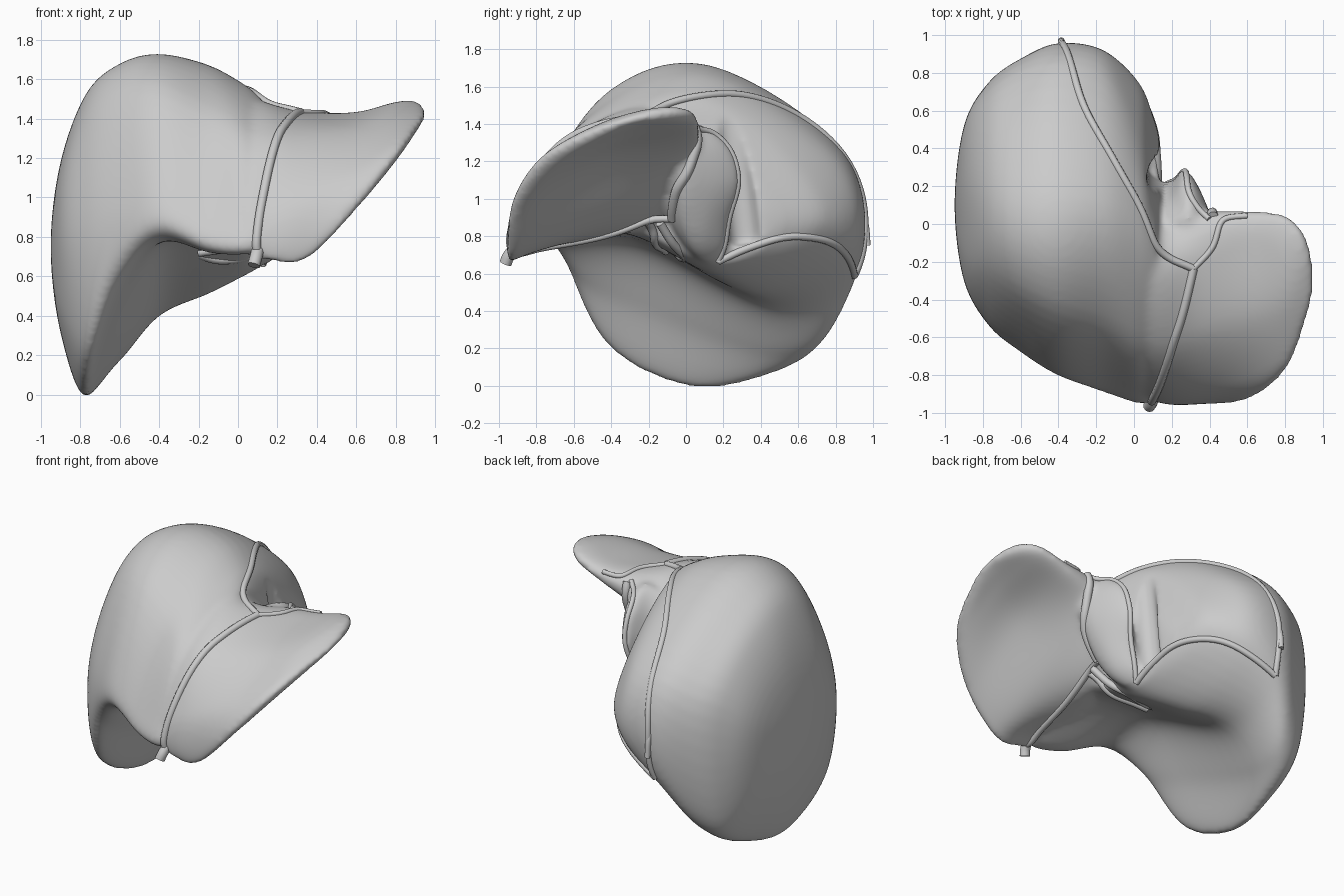
import bpy, bmesh
from mathutils import Vector
from mathutils.bvhtree import BVHTree

if "Cube" in bpy.data.objects:
    bpy.data.objects.remove(bpy.data.objects["Cube"])


def cr(a, b, c, d, t):
    return 0.5 * (2*b + (c - a)*t + (2*a - 5*b + 4*c - d)*t*t + (3*b - a - 3*c + d)*t**3)


def fine_ring(pts, k):
    n = len(pts)
    return [cr(pts[i-1], pts[i], pts[(i+1) % n], pts[(i+2) % n], j/k)
            for i in range(n) for j in range(k)]


def loft(bm, stations, place, blunt=None, k=8):
    """Smooth closed skin through stations; first and last are single-point poles.
    A blunt end ('start' or 'end') is buried in a neighbour and must not bulge."""
    n = len(stations[1][1])
    rings = [fine_ring([place(s, *p) for p in (pts if len(pts) > 1 else pts*n)], k)
             for s, pts in stations]
    N, M = n*k, len(rings)
    rows = []
    for r in range(M - 1):
        for j in range(k):
            if r == 0 and j == 0:
                continue
            row = []
            for i in range(N):
                o = (i + N//2) % N
                b, c = rings[r][i], rings[r+1][i]
                a = rings[r-1][i] if r else rings[1][o]
                d = rings[r+2][i] if r + 2 < M else rings[M-2][o]
                if blunt == 'start' and r == 1:
                    a = 2*b - c
                if blunt == 'end' and r == M - 3:
                    d = 2*c - b
                row.append(bm.verts.new(cr(a, b, c, d, j/k)))
            rows.append(row)
    ends = bm.verts.new(rings[0][0]), bm.verts.new(rings[-1][0])
    faces = []
    for i in range(N):
        j = (i + 1) % N
        faces.append(bm.faces.new((ends[0], rows[0][i], rows[0][j])))
        faces.append(bm.faces.new((ends[1], rows[-1][j], rows[-1][i])))
        for a, b in zip(rows, rows[1:]):
            faces.append(bm.faces.new((a[i], b[i], b[j], a[j])))
    bmesh.ops.recalc_face_normals(bm, faces=faces)


# sections (y, z) at each x: front rim, front, top front, top back, back, back rim, underside x2
right_lobe = [
    (-.95, [(.1, .75)]),
    (-.90, [(-.22, .46), (-.3, .8), (-.15, 1.1), (.2, 1.17), (.5, .94), (.47, .55), (.25, .34), (0, .33)]),
    (-.77, [(-.45, .27), (-.52, .85), (-.23, 1.42), (.2, 1.5), (.7, 1.1), (.69, .32), (.33, .035), (-.05, .01)]),
    (-.60, [(-.61, .61), (-.65, .95), (-.33, 1.55), (.17, 1.65), (.81, 1.17), (.82, .4), (.5, .17), (-.2, .41)]),
    (-.40, [(-.73, .79), (-.77, 1.0), (-.42, 1.57), (.14, 1.71), (.85, 1.24), (.92, .62), (.5, .4), (-.25, .73)]),
    (-.15, [(-.83, .72), (-.85, .9), (-.5, 1.46), (.1, 1.665), (.78, 1.24), (.88, .76), (.35, .51), (-.3, .8)]),
    (.03, [(-.9, .71), (-.9, .89), (-.62, 1.34), (-.03, 1.575), (.46, 1.32), (.74, .87), (.22, .6), (-.35, .82)]),
    (.12, [(-.88, .75), (-.88, .9), (-.62, 1.27), (-.14, 1.5), (.2, 1.27), (.52, .88), (.17, .65), (-.3, .83)]),
    (.14, [(.2, .95)]),
]
left_lobe = [
    (-.06, [(-.3, 1.1)]),
    (.0, [(-.86, .74), (-.86, .91), (-.6, 1.31), (-.1, 1.53), (.15, 1.25), (.15, 1.0), (-.2, .85), (-.75, .76)]),
    (.15, [(-.94, .69), (-.91, .95), (-.65, 1.31), (-.22, 1.48), (.07, 1.27), (.05, 1.0), (-.25, .84), (-.8, .73)]),
    (.35, [(-.95, .72), (-.9, 1.02), (-.6, 1.32), (-.2, 1.43), (.04, 1.38), (.03, 1.2), (-.3, .98), (-.85, .72)]),
    (.60, [(-.93, .97), (-.82, 1.15), (-.5, 1.36), (-.1, 1.43), (.05, 1.41), (.02, 1.32), (-.4, 1.2), (-.84, .96)]),
    (.80, [(-.78, 1.2), (-.7, 1.28), (-.42, 1.42), (-.15, 1.48), (.03, 1.47), (0, 1.4), (-.35, 1.32), (-.68, 1.19)]),
    (.91, [(-.52, 1.35), (-.44, 1.4), (-.3, 1.45), (-.18, 1.48), (-.08, 1.48), (-.1, 1.43), (-.28, 1.39), (-.44, 1.34)]),
    (.955, [(-.3, 1.42)]),
]
# sections (x, y) at each z
caudate_lobe = [
    (.65, [(.1, .13)]),
    (.72, [(.0, .08), (.08, .02), (.2, .03), (.22, .1), (.16, .2), (.06, .18)]),
    (.88, [(.0, .02), (.15, -.08), (.3, -.03), (.31, .1), (.22, .23), (.13, .18)]),
    (1.1, [(.05, 0), (.2, -.1), (.39, -.04), (.37, .12), (.27, .29), (.18, .18)]),
    (1.3, [(.1, 0), (.22, -.1), (.4, -.05), (.37, .1), (.28, .22), (.2, .1)]),
    (1.41, [(.29, .03)]),
]

# groove of the great vein, cut beside the caudate lobe
bpy.ops.mesh.primitive_cylinder_add(vertices=32, radius=.085, depth=.9, location=(.15, .265, 1.2),
                                    rotation=(.12, 0, 0))
groove = bpy.context.object
groove.name = "vein_groove_cutter"
groove.hide_render = True
groove.display_type = 'WIRE'
groove.hide_set(True)

# lobes fused into one smooth organ
bm = bmesh.new()
loft(bm, right_lobe, lambda s, u, v: Vector((s, u, v)), 'end')
loft(bm, left_lobe, lambda s, u, v: Vector((s, u, v)), 'start')
loft(bm, caudate_lobe, lambda s, u, v: Vector((u, v, s)))
mesh = bpy.data.meshes.new("liver_lobes")
bm.to_mesh(mesh)
bm.free()
lobes = bpy.data.objects.new("liver_lobes", mesh)
bpy.context.collection.objects.link(lobes)


def fuse(name):
    rem = lobes.modifiers.new(name, 'REMESH')
    rem.mode, rem.voxel_size, rem.use_smooth_shade = 'VOXEL', .016, True


fuse("fuse")
cut = lobes.modifiers.new("vein_groove", 'BOOLEAN')
cut.operation, cut.object = 'DIFFERENCE', groove
fuse("even_out")
smo = lobes.modifiers.new("soften", 'SMOOTH')
smo.factor, smo.iterations = .5, 14
bpy.context.view_layer.update()
bvh = BVHTree.FromObject(lobes, bpy.context.evaluated_depsgraph_get())


def ligament(name, pts, width=.02, snap=True):
    """Raised cord laid along the organ surface."""
    P = [Vector(p) for p in pts]
    P = [2*P[0] - P[1]] + P + [2*P[-1] - P[-2]]
    path = [cr(*P[i:i+4], j/10) for i in range(len(P) - 3) for j in range(10)] + [P[-2]]
    if snap:
        path = [bvh.find_nearest(p)[0] for p in path]
        for _ in range(6):
            path = [path[0]] + [(a + 2*b + c)/4 for a, b, c in zip(path, path[1:], path[2:])] + [path[-1]]
    cu = bpy.data.curves.new(name, 'CURVE')
    cu.dimensions, cu.bevel_depth, cu.bevel_resolution, cu.use_fill_caps = '3D', width, 3, True
    sp = cu.splines.new('POLY')
    sp.points.add(len(path) - 1)
    for q, p in zip(sp.points, path):
        q.co = (*p, 1)
    sp.use_smooth = True
    bpy.context.collection.objects.link(bpy.data.objects.new(name, cu))


# ligaments of the upper and front surface
ligament("falciform_ligament", [(.32, -.24, 1.46), (.25, -.5, 1.38), (.2, -.65, 1.3), (.14, -.84, 1.08),
                                (.1, -.93, .85), (.09, -.95, .69)], .023)
ligament("upper_coronary_ligament", [(.32, -.24, 1.46), (.18, -.15, 1.52), (.06, .08, 1.57), (-.1, .36, 1.57),
                                     (-.28, .67, 1.42), (-.37, .92, 1.0), (-.38, .96, .75), (-.38, .95, .56)])
ligament("left_triangular_ligament", [(.32, -.24, 1.46), (.42, -.12, 1.44), (.47, .03, 1.42), (.6, .05, 1.42)], .016)
# ligaments and cords of the back and underside
ligament("lower_coronary_ligament", [(.12, .17, .67), (.13, .4, .76), (.07, .6, .8), (-.1, .8, .76),
                                     (-.38, .95, .56)])
ligament("caudate_edge", [(.4, .02, 1.39), (.3, .16, 1.36), (.28, .24, 1.25), (.27, .29, 1.1), (.22, .24, .9),
                          (.12, .17, .67)], .016)
ligament("venous_ligament", [(.42, .03, 1.38), (.38, .02, 1.2), (.32, -.04, 1.02), (.24, -.1, .88)], .028)
ligament("round_ligament", [(.09, -.95, .69), (.13, -.7, .74), (.17, -.4, .81), (.24, -.1, .88)], .02)
ligament("portal_fissure_cord", [(.22, -.14, .87), (.14, -.07, .76), (.04, -.01, .7), (-.1, -.02, .685),
                                 (-.22, -.06, .72)], .024, False)
ligament("portal_vessel", [(.2, -.2, .86), (.08, -.16, .8), (-.05, -.14, .74), (-.2, -.12, .7)], .022)
# projecting ends
ligament("round_ligament_end", [(.1, -.92, .73), (.09, -.95, .69), (.08, -.965, .655)], .033, False)
ligament("coronary_tip", [(-.38, .9, .98), (-.385, .955, .88), (-.385, .97, .75)], .018, False)
